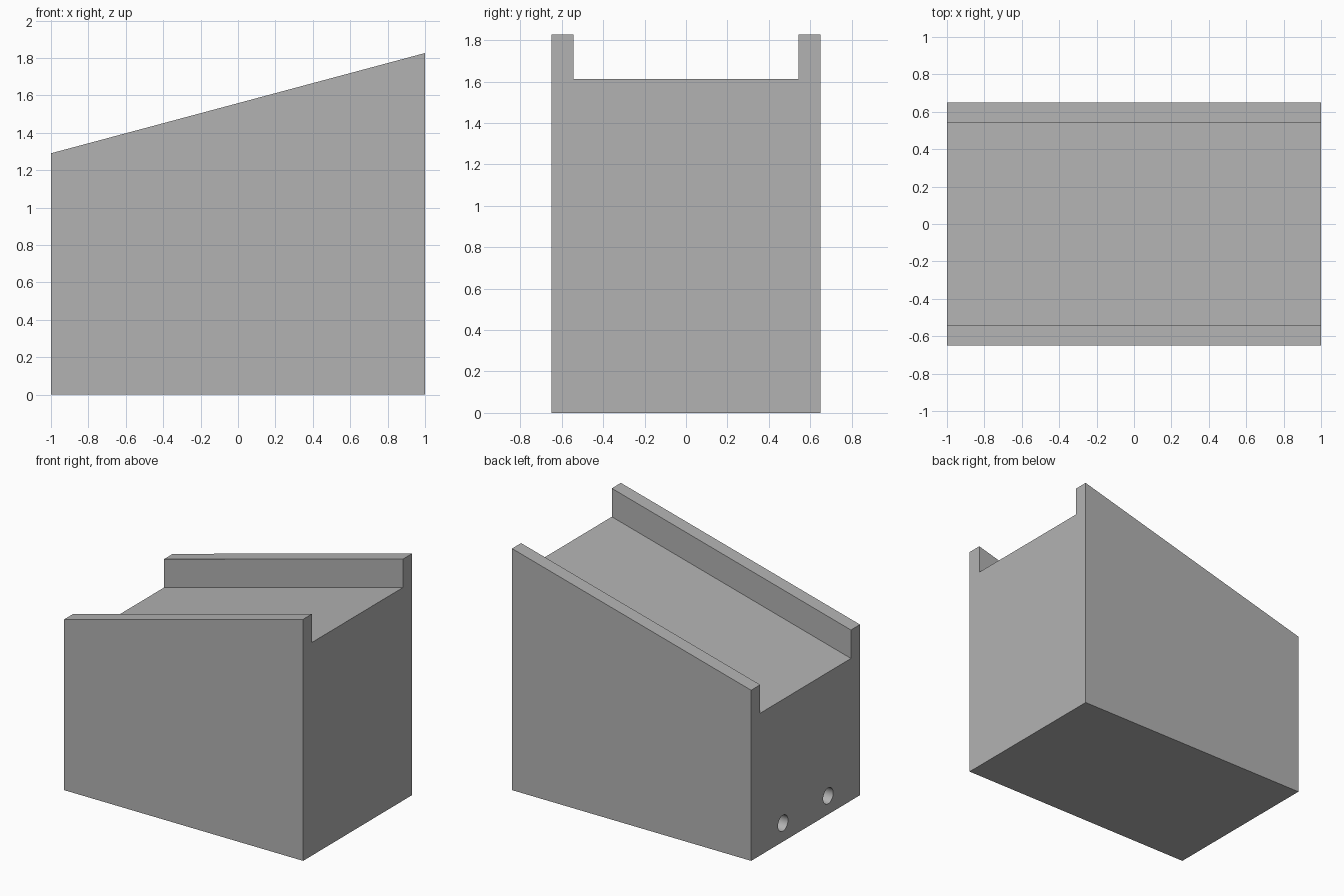
import bpy
import bmesh
import math

default = bpy.data.objects.get("Cube")
if default:
    bpy.data.objects.remove(default, do_unlink=True)

HALF_LENGTH, HALF_WIDTH = 1.0, 0.65
GROOVE_HALF, GROOVE_DEPTH = 0.542, 0.215
LOW_TOP, HIGH_TOP = 1.29, 1.826
HOLE_Y, HOLE_Z, HOLE_RADIUS, HOLE_DEPTH = 0.27, 0.14, 0.06, 0.25

grey = bpy.data.materials.new("plain_grey")
grey.use_nodes = True
colour = (0.45, 0.45, 0.45, 1)
grey.diffuse_color = colour
grey.node_tree.nodes["Principled BSDF"].inputs["Base Color"].default_value = colour


def end_profile(bm, x, top):
    """Channel-shaped outline of one end of the block."""
    floor = top - GROOVE_DEPTH
    half = [(HALF_WIDTH, 0), (HALF_WIDTH, top), (GROOVE_HALF, top), (GROOVE_HALF, floor)]
    outline = half + [(-y, z) for y, z in reversed(half)]
    return [bm.verts.new((x, y, z)) for y, z in outline]


# Sloped block with a raised rail along each side
bm = bmesh.new()
low = end_profile(bm, -HALF_LENGTH, LOW_TOP)
high = end_profile(bm, HALF_LENGTH, HIGH_TOP)
bm.faces.new(low)
bm.faces.new(high)
for i in range(len(low)):
    j = (i + 1) % len(low)
    bm.faces.new((low[i], low[j], high[j], high[i]))
bmesh.ops.recalc_face_normals(bm, faces=bm.faces)
mesh = bpy.data.meshes.new("sloped_block")
bm.to_mesh(mesh)
bm.free()
block = bpy.data.objects.new("sloped_block", mesh)
bpy.context.collection.objects.link(block)
mesh.materials.append(grey)

# Two blind round holes in the low end
for side in (-1, 1):
    bpy.ops.mesh.primitive_cylinder_add(
        vertices=32, radius=HOLE_RADIUS, depth=2 * HOLE_DEPTH,
        location=(-HALF_LENGTH, side * HOLE_Y, HOLE_Z), rotation=(0, math.pi / 2, 0))
    cutter = bpy.context.object
    cutter.name = "hole_cutter"
    cutter.hide_render = True
    cutter.data.materials.append(grey)
    cut = block.modifiers.new("hole", "BOOLEAN")
    cut.operation = "DIFFERENCE"
    cut.solver = "EXACT"
    cut.object = cutter
    bpy.ops.object.select_all(action="DESELECT")
    block.select_set(True)
    bpy.context.view_layer.objects.active = block
    bpy.ops.object.modifier_apply(modifier=cut.name)
    bpy.data.objects.remove(cutter, do_unlink=True)

bpy.ops.object.shade_smooth_by_angle(angle=math.radians(30))
